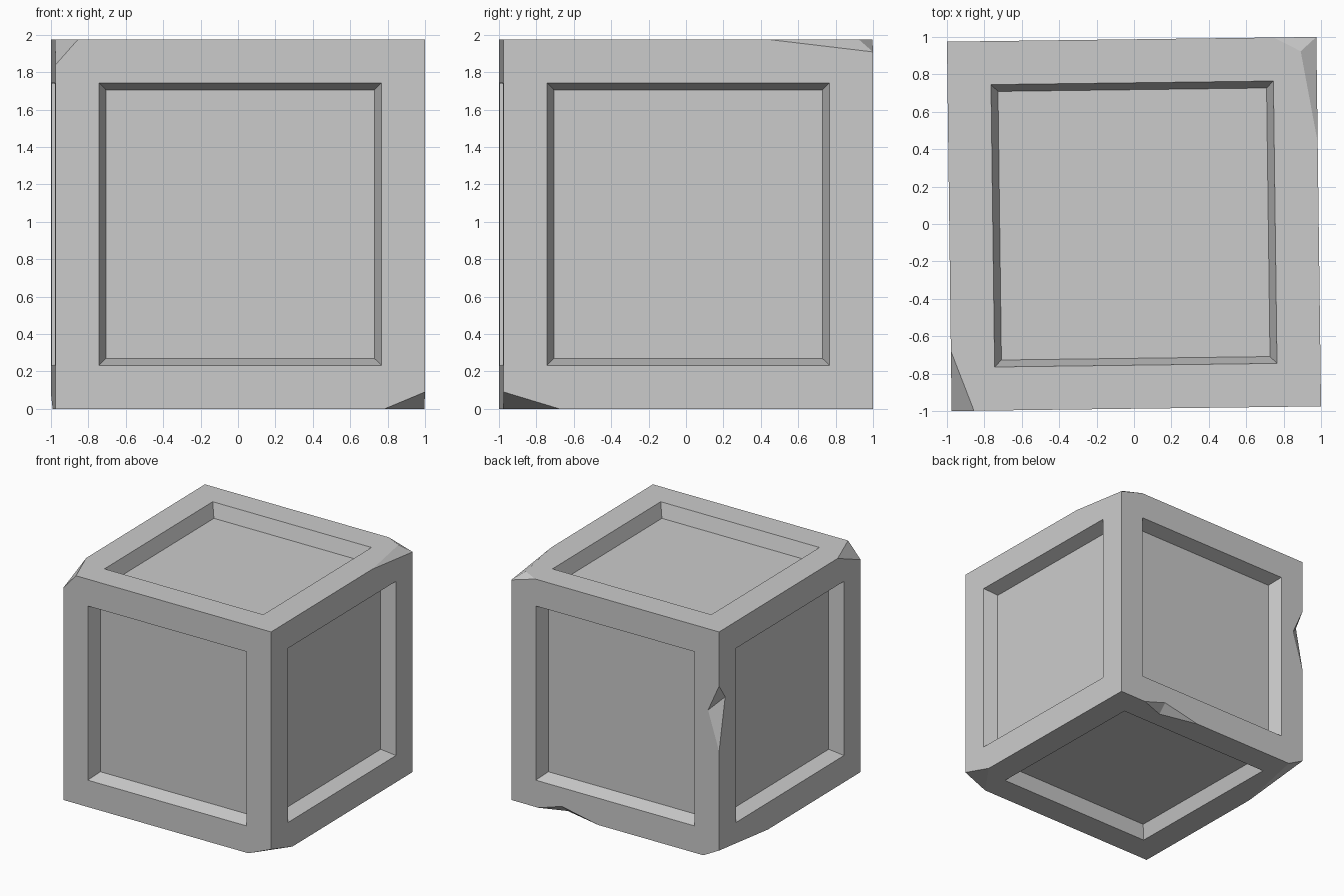
import bpy, bmesh, math
from mathutils import Vector, Matrix

if "Cube" in bpy.data.objects:
    bpy.data.objects.remove(bpy.data.objects["Cube"])

H = 0.9875  # half side of the cube
PLACE = Matrix.Translation((0, 0, H)) @ Matrix.Rotation(math.radians(0.73), 4, 'Z')


def finish(bm, name):
    bmesh.ops.recalc_face_normals(bm, faces=bm.faces[:])
    bm.transform(PLACE)
    mesh = bpy.data.meshes.new(name)
    bm.to_mesh(mesh)
    bm.free()
    ob = bpy.data.objects.new(name, mesh)
    bpy.context.collection.objects.link(ob)
    return ob


def chip(bm, a, b, c):
    """Slice off a corner along the plane through three points."""
    a, b, c = Vector(a), Vector(b), Vector(c)
    n = (b - a).cross(c - a).normalized()
    if n.dot(a) < 0:
        n = -n
    geom = bm.verts[:] + bm.edges[:] + bm.faces[:]
    bmesh.ops.bisect_plane(bm, geom=geom, plane_co=a, plane_no=n,
                           dist=1e-5, clear_outer=True)
    bmesh.ops.holes_fill(bm, edges=[e for e in bm.edges if e.is_boundary])


def notch(name, a1, a2, b, f, s=0.3):
    """Wedge cutter: a1, a2 lie on a cube edge, b and f on its two faces."""
    a1, a2, b, f = map(Vector, (a1, a2, b, f))
    m = (b + f) / 2
    bm = bmesh.new()
    for p in (a1 + (a1 - m) * s, a2 + (a2 - m) * s,
              b + (b - f) * s, f + (f - b) * s):
        bm.verts.new(p)
    bmesh.ops.convex_hull(bm, input=bm.verts[:])
    ob = finish(bm, name)
    ob.hide_render = True
    ob.hide_viewport = True
    return ob


# Cube with a recessed panel in every side
bm = bmesh.new()
bmesh.ops.create_cube(bm, size=2 * H)
panels = bm.faces[:]
bmesh.ops.inset_individual(bm, faces=panels, thickness=H - 0.755,
                           use_even_offset=True)
bmesh.ops.inset_individual(bm, faces=panels, thickness=0.037, depth=-0.12,
                           use_even_offset=True)

# Chipped corners: back right top (two facets), front left top,
# front right bottom, back left bottom
ridge, low = (0.903, 0.912, H), (H, H, H - 0.067)
chip(bm, (H, 0.425, H), ridge, low)
chip(bm, (0.76, H, H), ridge, low)
chip(bm, (-H, -0.667, H), (-0.868, -H, H), (-H, -H, 0.8525))
chip(bm, (0.772, -H, -H), (H, -0.69, -H), (H, -H, 0.09 - H))
chip(bm, (0.15 - H, H, -H), (-H, H - 0.68, -H), (-H, H, 0.08 - H))
for f in bm.faces:
    f.smooth = False
block = finish(bm, "stone_block")

# Notches in the back bottom edge and the back left upright edge
cutters = [
    notch("bottom_edge_notch", (0.73, H, -H), (0.16, H, -H),
          (0.51, H, 0.07 - H), (0.505, H - 0.08, -H)),
    notch("upright_edge_notch", (-H, H, 1.505 - H), (-H, H, 0.94 - H),
          (-H + 0.105, H, 1.27 - H), (-H, H - 0.085, 1.38 - H)),
]
for c in cutters:
    mod = block.modifiers.new(c.name, 'BOOLEAN')
    mod.operation = 'DIFFERENCE'
    mod.solver = 'EXACT'
    mod.object = c
